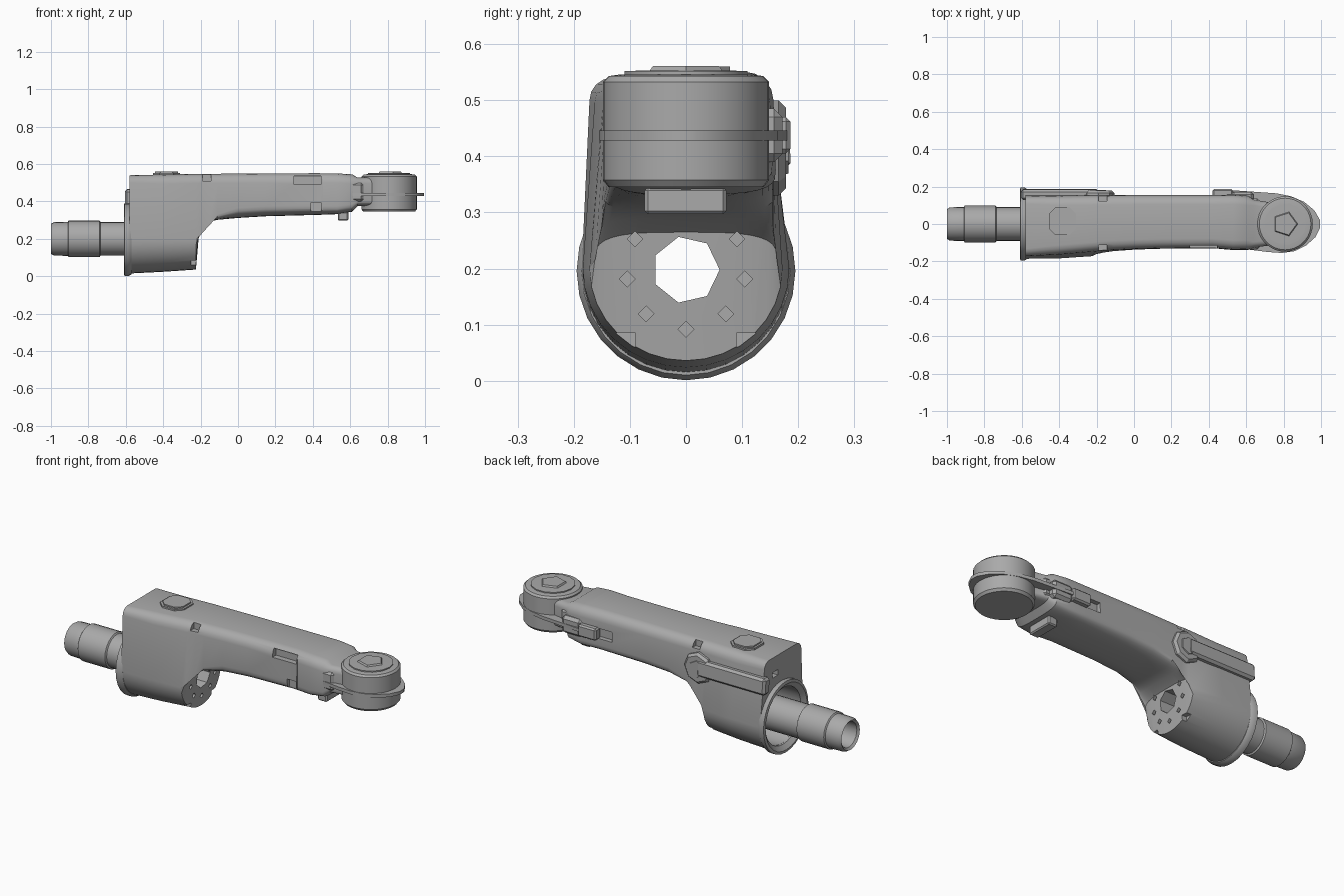
import bpy, bmesh, math
from mathutils import Vector, Matrix

if "Cube" in bpy.data.objects:
    bpy.data.objects.remove(bpy.data.objects["Cube"], do_unlink=True)

grey = bpy.data.materials.new("cast grey")
grey.use_nodes = True
GREY = (0.4, 0.4, 0.4, 1)
grey.diffuse_color = GREY
grey.node_tree.nodes["Principled BSDF"].inputs["Base Color"].default_value = GREY


def finish(name, bm, smooth=True):
    """Turn a bmesh into a named, shaded object."""
    bmesh.ops.remove_doubles(bm, verts=bm.verts, dist=1e-5)
    bmesh.ops.recalc_face_normals(bm, faces=bm.faces)
    me = bpy.data.meshes.new(name)
    bm.to_mesh(me)
    bm.free()
    me.materials.append(grey)
    ob = bpy.data.objects.new(name, me)
    bpy.context.collection.objects.link(ob)
    if smooth:
        shade(ob)
    return ob


def activate(ob):
    bpy.ops.object.select_all(action="DESELECT")
    ob.select_set(True)
    bpy.context.view_layer.objects.active = ob


def shade(ob):
    activate(ob)
    bpy.ops.object.shade_smooth_by_angle(angle=math.radians(32))


def bridge(bm, rings, wrap=False):
    """Quads between successive closed rings of vertices."""
    n = len(rings[0])
    for k in range(len(rings) - (0 if wrap else 1)):
        a, b = rings[k], rings[(k + 1) % len(rings)]
        for i in range(n):
            bm.faces.new((a[i], a[(i + 1) % n], b[(i + 1) % n], b[i]))


def lathe(name, profile, centre, axis="X", n=32, tube=False):
    """Revolve (radius, height) points about an axis through centre."""
    bm = bmesh.new()
    rings = []
    for r, h in profile:
        ring = []
        for i in range(n):
            a = 2 * math.pi * i / n
            u, v = r * math.cos(a), r * math.sin(a)
            p = {"X": (h, u, v), "Y": (v, h, u), "Z": (u, v, h)}[axis]
            ring.append(bm.verts.new(Vector(p) + Vector(centre)))
        rings.append(ring)
    bridge(bm, rings, tube)
    if not tube:
        bm.faces.new(rings[0])
        bm.faces.new(rings[-1])
    return finish(name, bm)


def box(name, x, y, z, bevel=0.0, tilt=0.0):
    """Box from (min, max) ranges, optionally bevelled and turned about x."""
    bm = bmesh.new()
    bmesh.ops.create_cube(bm, size=1)
    for v in bm.verts:
        v.co = Matrix.Rotation(tilt, 3, "X") @ Vector(
            [v.co[i] * (r[1] - r[0]) for i, r in enumerate((x, y, z))])
        v.co += Vector([sum(r) / 2 for r in (x, y, z)])
    if bevel:
        bmesh.ops.bevel(bm, geom=bm.edges[:], offset=bevel, segments=1, affect="EDGES")
    return finish(name, bm, False)


def prism(name, outline, z0, z1):
    bm = bmesh.new()
    rings = [[bm.verts.new((x, y, z)) for x, y in outline] for z in (z0, z1)]
    bridge(bm, rings)
    bm.faces.new(rings[0])
    bm.faces.new(rings[1])
    return finish(name, bm)


def cut(target, cutter):
    mod = target.modifiers.new("cut", "BOOLEAN")
    mod.operation, mod.solver, mod.object = "DIFFERENCE", "EXACT", cutter
    activate(target)
    bpy.ops.object.modifier_apply(modifier=mod.name)
    bpy.data.objects.remove(cutter, do_unlink=True)


# Arm body: lofted sections
# x, bottom z, shoulder z, right/left half widths, top z, top half widths, corner, squareness
SECTIONS = [
    (-0.58, .015, .20, .186, .186, .540, .172, .148, .04, 1),
    (-0.40, .024, .20, .184, .184, .544, .163, .150, .05, 1),
    (-0.225, .036, .20, .172, .172, .548, .148, .152, .05, 1),
    (-0.205, .265, .215, .162, .162, .548, .146, .152, .05, .6),
    (-0.16, .290, .265, .152, .156, .548, .142, .152, .05, .6),
    (-0.11, .302, .330, .145, .156, .548, .139, .153, .05, .6),
    (0.00, .312, .365, .137, .156, .549, .134, .154, .05, .7),
    (0.15, .321, .375, .132, .156, .550, .130, .154, .05, .7),
    (0.42, .328, .375, .130, .156, .551, .128, .154, .05, .7),
    (0.53, .332, .375, .139, .160, .550, .137, .156, .05, .6),
    (0.61, .345, .385, .139, .154, .545, .136, .150, .05, .6),
    (0.64, .375, .405, .126, .130, .527, .126, .130, .03, .6),
    (0.76, .375, .405, .110, .110, .527, .110, .110, .03, .6),
]
bm = bmesh.new()
rings = []
for x, zb, zs, wr, wl, zt, tr, tl, c, e in SECTIONS:
    pts = []
    for i in range(17):
        a = math.pi * i / 16
        k = abs(math.cos(a)) ** e
        y = wl * k if i < 8 else -wr * k
        pts.append((y if i != 8 else 0, zs - (zs - zb) * math.sin(a) ** e))
    for sgn, w in ((-1, tr), (1, tl)):
        arc = [(sgn * (w - c + c * math.cos(math.pi / 8 * j)),
                zt - c + c * math.sin(math.pi / 8 * j)) for j in range(5)]
        pts += arc if sgn < 0 else arc[::-1]
    rings.append([bm.verts.new((x, y, z)) for y, z in pts])
bridge(bm, rings)
bm.faces.new(rings[0])
bm.faces.new(rings[-1])
body = finish("arm_body", bm, False)

# Hollow housing, bore and bolt holes
cut(body, lathe("bore_cutter", [(.155, -.65), (.155, -.30)], (0, 0, .197)))
cut(body, lathe("hole_cutter", [(.06, -.35), (.06, -.10)], (0, 0, .198), n=7))
for deg in (-90, -132, -48, -171, -9, 149, 31):
    a = math.radians(deg)
    cut(body, lathe("bolt_cutter", [(.014, -.25), (.014, -.17)],
                    (0, .106 * math.cos(a), .198 + .106 * math.sin(a)), n=4))
for s in (-1, 1):
    cut(body, box("notch_cutter", (-.25, -.17),
                  (s * .11 - .02, s * .11 + .02), (.06, .085)))
# Corner notches, side pockets and cable opening
for x, y, z in (
    ((-.19, -.145), (-.2, -.112), (.51, .6)),
    ((-.19, -.145), (.122, .2), (.51, .6)),
    ((.30, .445), (-.2, -.098), (.49, .535)),
    ((.39, .445), (-.2, -.11), (.345, .395)),
    ((.34, .44), (.13, .2), (.41, .465)),
    ((-.62, -.54), (.03, .08), (.43, .46)),
    ((.449, .453), (-.2, -.126), (.3, .6)),
):
    cut(body, box("pocket_cutter", x, y, z))
shade(body)

# Housing flange and hollow shaft
lathe("housing_flange", [(.155, -.59), (.18, -.61), (.195, -.607), (.195, -.585),
                         (.186, -.57), (.155, -.57)], (0, 0, .196), n=28, tube=True)
lathe("hollow_shaft", [(.068, -.99), (.08, -1), (.089, -.985), (.091, -.91), (.098, -.905),
                       (.098, -.74), (.09, -.735), (.09, -.29), (.066, -.29)],
      (0, 0, .2), n=24, tube=True)

# Plug on top of the housing
c = .035
plug = [(-.455 + c, -.06), (-.31 - c, -.06), (-.31, -.06 + c), (-.31, .09 - c),
        (-.31 - c, .09), (-.455 + c, .09), (-.455, .09 - c), (-.455, -.06 + c)]
prism("top_plug_base", plug, .53, .553)
prism("top_plug_cap", [(-.383 + (x + .383) * .85, .015 + (y - .015) * .85)
                       for x, y in plug], .55, .56)

# Back: cable rail with its round cover
box("cable_rail", (-.605, -.19), (.13, .185), (.375, .465), .012, .05)
lathe("rail_cover", [(.085, .13), (.085, .165), (.072, .178)], (-.19, 0, .415), "Y", n=8)
lathe("rail_cover_cap", [(.05, .17), (.045, .183)], (-.19, 0, .415), "Y", n=6)

# Back: connector near the wrist
box("connector_block", (.42, .53), (.14, .186), (.405, .47), .008)
box("connector_cover", (.52, .64), (.12, .172), (.39, .485), .015)
box("side_clip", (.60, .67), (-.136, .136), (.40, .50), .012)
box("under_tab", (.535, .59), (-.074, .072), (.297, .345), .006)

# Wrist: joint drum, lid and flat guard plate
WRIST = (.808, 0, 0)
lathe("wrist_drum", [(.138, .345), (.148, .358), (.148, .533), (.138, .543), (.118, .546)],
      WRIST, "Z", n=36)
lathe("wrist_lid", [(.112, .54), (.112, .552), (.08, .553)], WRIST, "Z", n=14)
lathe("wrist_lid_plug", [(.07, .55), (.062, .561)], WRIST, "Z", n=5)
prism("wrist_guard", [(.50, .182), (.62, .174), (.76, .164), (.84, .148), (.91, .118),
                      (.965, .072), (.995, .02), (.995, -.02), (.97, -.07), (.92, -.115),
                      (.86, -.145), (.79, -.155), (.72, -.15), (.60, -.135), (.50, -.12)],
      .428, .446)
